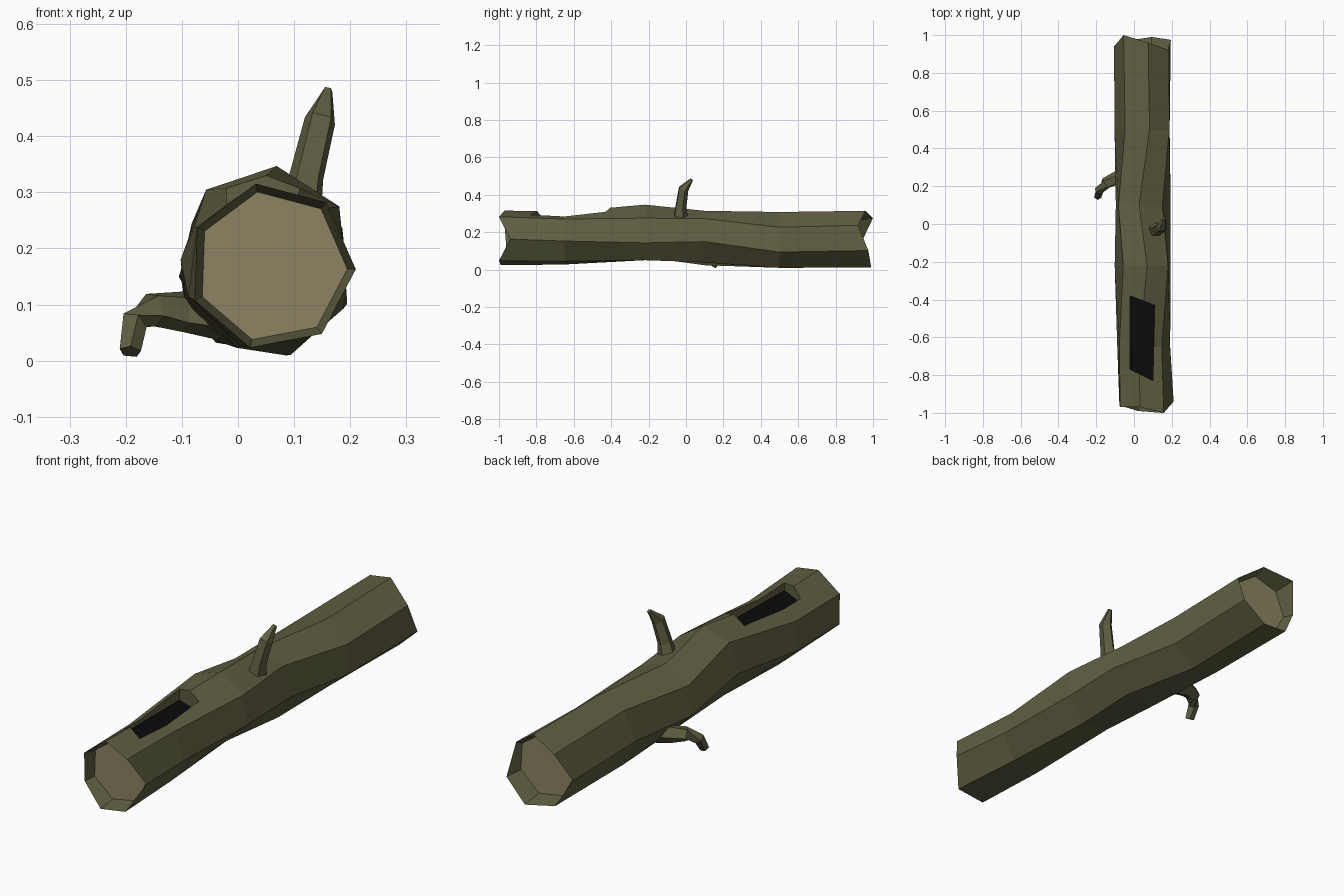
import bpy, bmesh, math
from mathutils import Vector

if "Cube" in bpy.data.objects:
    bpy.data.objects.remove(bpy.data.objects["Cube"])


def material(name, rgb):
    m = bpy.data.materials.new(name)
    m.diffuse_color = (*rgb, 1)
    m.use_nodes = True
    m.node_tree.nodes["Principled BSDF"].inputs["Base Color"].default_value = m.diffuse_color
    return m


bark = material("olive bark", (0.117, 0.114, 0.054))
wood = material("pale cut wood", (0.262, 0.231, 0.120))
dark = material("black hollow", (0.003, 0.003, 0.003))


def loft(name, rings, mats):
    """Skin a list of vertex rings and close both ends."""
    bm = bmesh.new()
    loops = [[bm.verts.new(p) for p in ring] for ring in rings]
    n = len(loops[0])
    for a, b in zip(loops, loops[1:]):
        for i in range(n):
            bm.faces.new((a[i], a[(i + 1) % n], b[(i + 1) % n], b[i]))
    caps = [bm.faces.new(loops[0][::-1]), bm.faces.new(loops[-1])]
    for f in caps:
        f.material_index = len(mats) - 1
    bmesh.ops.recalc_face_normals(bm, faces=bm.faces)
    me = bpy.data.meshes.new(name)
    bm.to_mesh(me)
    bm.free()
    for m in mats:
        me.materials.append(m)
    ob = bpy.data.objects.new(name, me)
    bpy.context.collection.objects.link(ob)
    return ob


def log_ring(ys, cx, cz, r, phase):
    """Seven-sided ring across the log, turned by phase degrees."""
    if not isinstance(ys, (list, tuple)):
        ys = [ys] * 7
    out = []
    for k, y in enumerate(ys):
        a = math.radians(phase + 360 * k / 7)
        out.append((cx + r * math.cos(a), y, cz + r * math.sin(a)))
    return out


# Log: twisted trunk with ragged ends and recessed cut faces
front_y = [-.94, -1, -.97, -.97, -.96, -.99, -1]
back_y = [.975, .92, .96, 1.0, .94, .97, .99]
trunk = loft("log", [
    log_ring(-.91, .06, .168, .135, -2),
    log_ring(front_y, .06, .168, .150, -2),
    log_ring(-.65, .047, .165, .145, -5),
    log_ring(-.22, .050, .195, .153, -20),
    log_ring(.10, .045, .165, .150, -6),
    log_ring(.50, .050, .158, .153, -25),
    log_ring(back_y, .050, .160, .156, -22),
    log_ring(.90, .050, .160, .137, -22),
], [bark, wood])

# Hollow: slanted opening cut into the top, with a black floor
outline = [(-.02, -.38), (.11, -.43), (.10, -.83), (-.02, -.77)]
cutter = loft("hollow_cutter", [[(x, y, z) for x, y in outline] for z in (.26, .5)],
              [bark, dark])
cutter.hide_render = True
mod = trunk.modifiers.new("hollow", 'BOOLEAN')
mod.operation = 'DIFFERENCE'
mod.solver = 'EXACT'
mod.material_mode = 'TRANSFER'
mod.object = cutter
bpy.context.view_layer.objects.active = trunk
bpy.ops.object.modifier_apply(modifier=mod.name)
bpy.data.objects.remove(cutter)


def branch(name, path, sides=5):
    """Tapered bent tube along (x, y, z, radius) points."""
    pts = [Vector(p[:3]) for p in path]
    rings = []
    for i, p in enumerate(pts):
        t = (pts[min(i + 1, len(pts) - 1)] - pts[max(i - 1, 0)]).normalized()
        u = t.cross(Vector((.3, 1, .2))).normalized()
        v = t.cross(u)
        r = path[i][3]
        rings.append([p + r * (math.cos(a) * u + math.sin(a) * v)
                      for a in (2 * math.pi * k / sides for k in range(sides))])
    return loft(name, rings, [bark])


# Broken branches
branch("upper_branch", [(.11, -.03, .27, .042), (.123, -.03, .33, .032),
                        (.147, -.015, .43, .029), (.160, .03, .482, .009)])
branch("side_branch", [(-.03, .245, .085, .05), (-.095, .24, .088, .038),
                       (-.150, .215, .092, .032), (-.186, .175, .068, .025),
                       (-.192, .145, .016, .020)])
